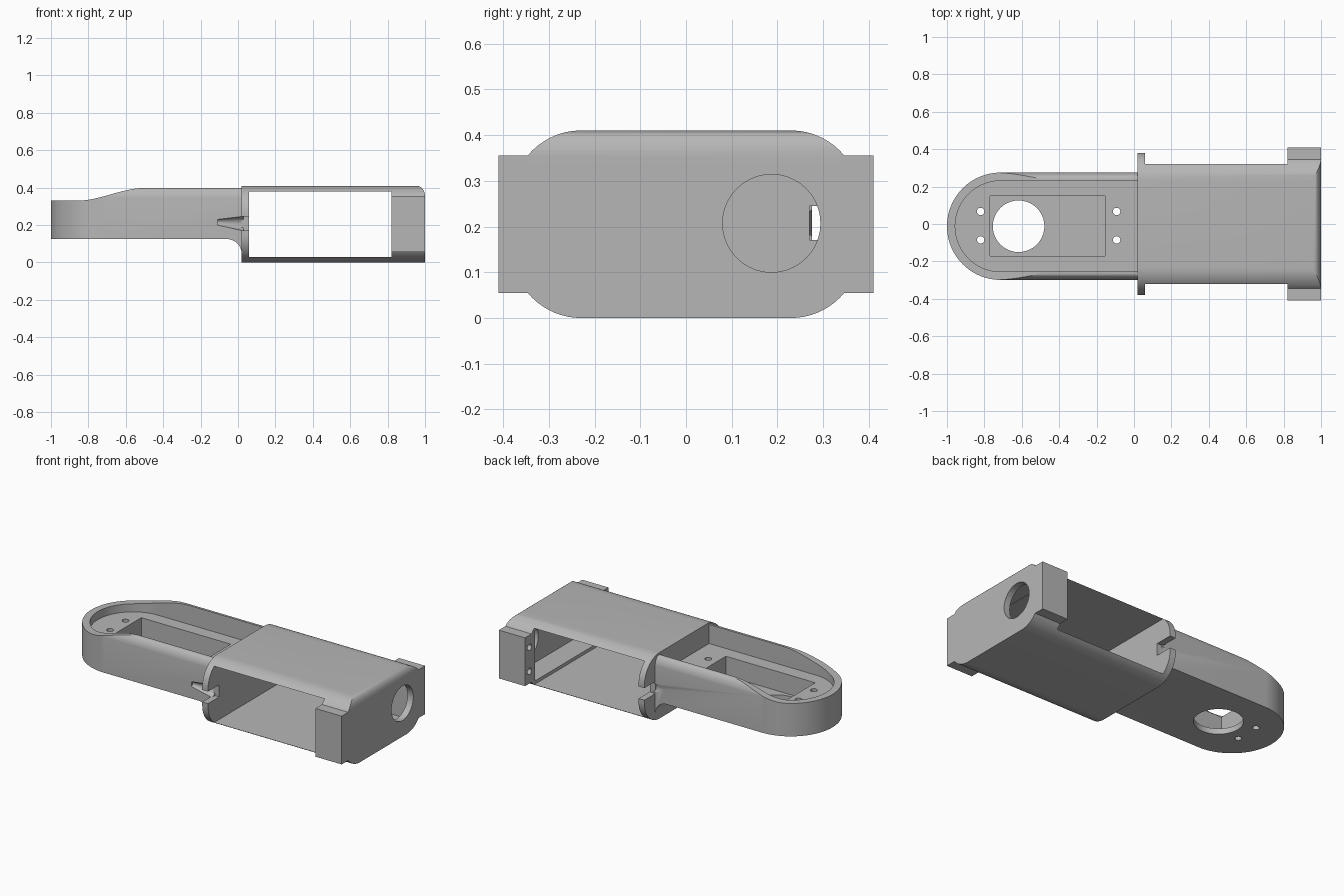
import bpy, bmesh
from math import sin, cos, pi
from mathutils import Vector, Matrix

if "Cube" in bpy.data.objects:
    bpy.data.objects.remove(bpy.data.objects["Cube"])

grey = bpy.data.materials.new("light_grey")
grey.use_nodes = True
grey.diffuse_color = (0.47, 0.47, 0.47, 1)
grey.node_tree.nodes["Principled BSDF"].inputs["Base Color"].default_value = (0.47, 0.47, 0.47, 1)


def make_object(name, bm):
    bmesh.ops.recalc_face_normals(bm, faces=bm.faces)
    mesh = bpy.data.meshes.new(name)
    bm.to_mesh(mesh)
    bm.free()
    mesh.materials.append(grey)
    obj = bpy.data.objects.new(name, mesh)
    bpy.context.collection.objects.link(obj)
    return obj


def prism(name, points, axis, lo, hi):
    """Extrude a flat outline along one axis."""
    place = {"x": lambda a, b, t: (t, a, b),
             "y": lambda a, b, t: (a, t, b),
             "z": lambda a, b, t: (a, b, t)}[axis]
    bm = bmesh.new()
    near = [bm.verts.new(place(a, b, lo)) for a, b in points]
    far = [bm.verts.new(place(a, b, hi)) for a, b in points]
    bm.faces.new(near)
    bm.faces.new(far)
    n = len(points)
    for i in range(n):
        j = (i + 1) % n
        bm.faces.new((near[i], near[j], far[j], far[i]))
    return make_object(name, bm)


def box(name, x0, x1, y0, y1, z0, z1):
    return prism(name, [(x0, y0), (x1, y0), (x1, y1), (x0, y1)], "z", z0, z1)


def arc(cx, cy, rx, ry, start, end, steps=16):
    angles = [start + (end - start) * i / steps for i in range(steps + 1)]
    return [(cx + rx * cos(a), cy + ry * sin(a)) for a in angles]


def cylinder(name, a, b, r, axis, lo, hi, sides=32):
    return prism(name, arc(a, b, r, r, 0, 2 * pi, sides)[:-1], axis, lo, hi)


def combine(obj, tool, operation="DIFFERENCE"):
    """Boolean the tool into the object, then remove the tool."""
    tool.hide_render = True
    mod = obj.modifiers.new("cut", "BOOLEAN")
    mod.operation, mod.object, mod.solver = operation, tool, "EXACT"
    bpy.context.view_layer.update()
    mesh = bpy.data.meshes.new_from_object(obj.evaluated_get(bpy.context.evaluated_depsgraph_get()))
    obj.modifiers.clear()
    obj.data = mesh
    bpy.data.objects.remove(tool)


def wire_groove(side):
    """Tapered groove running from the collar into the arm side."""
    start, end = Vector((0.05, side * 0.30, 0.207)), Vector((-0.11, side * 0.305, 0.215))
    axis = end - start
    turn = axis.to_track_quat("Z", "Y").to_matrix().to_4x4()
    bm = bmesh.new()
    bmesh.ops.create_cone(bm, cap_ends=True, segments=24, radius1=0.042, radius2=0.016,
                          depth=axis.length,
                          matrix=Matrix.Translation((start + end) / 2) @ turn)
    return make_object("groove_cutter", bm)


# Housing: rounded sleeve with an open window from side to side
R, W, H = 0.15, 0.38, 0.41
section = (arc(W - R, H - R, R, R, 0, pi / 2) + arc(R - W, H - R, R, R, pi / 2, pi)
           + arc(R - W, R, R, R, pi, 1.5 * pi) + arc(W - R, R, R, R, 1.5 * pi, 2 * pi))
housing = prism("housing", section, "x", 0.02, 1.0)
combine(housing, box("end_block", 0.82, 1.0, -0.41, 0.41, 0.055, 0.355), "UNION")
combine(housing, box("window_cutter", 0.06, 0.82, -0.6, 0.6, 0.03, 0.38))
combine(housing, box("end_cavity_cutter", 0.8, 0.96, -0.31, 0.31, 0.05, 0.36))

# Rounded upper lip of the end wall
lip = arc(0.955, 0.355, 0.045, 0.055, 0, pi / 2, 8) + [(0.955, 0.5), (1.1, 0.5), (1.1, 0.355)]
combine(housing, prism("lip_cutter", lip, "y", -0.6, 0.6))

# Shaft opening, cable notches in the collar and screw holes in the end block
combine(housing, cylinder("shaft_cutter", 0.187, 0.207, 0.107, "x", 0.9, 1.1, 40))
for side in (-1, 1):
    y0, y1 = sorted((side * 0.27, side * 0.5))
    combine(housing, box("notch_cutter", -0.1, 0.1, y0, y1, 0.17, 0.245))
    for z in (0.13, 0.28):
        combine(housing, cylinder("screw_cutter", side * 0.365, z, 0.02, "x", 0.7, 0.92, 16))

# Arm: round-ended outline, limited by its side profile and rounded shoulders
CY, AR, CX = -0.012, 0.287, -0.713


def stadium(radius, x_end):
    return arc(CX, CY, radius, radius, pi / 2, 1.5 * pi, 48) + [(x_end, CY - radius), (x_end, CY + radius)]


arm = prism("arm", stadium(AR, 0.03), "z", 0, 0.45)
slope = []
for i in range(17):
    t = i / 16
    slope.append((-0.86 + 0.36 * t, 0.33 + 0.068 * t * t * (3 - 2 * t)))
side_profile = ([(-1.2, 0.125), (-1.2, 0.33)] + slope + [(0.1, 0.398), (0.1, 0.045), (0.02, 0.045)]
                + arc(-0.06, 0.045, 0.08, 0.08, 0, pi / 2, 10)[1:])
combine(arm, prism("profile_tool", side_profile, "y", -0.5, 0.5), "INTERSECT")
shoulder = (arc(CY + 0.245, 0.335, 0.043, 0.066, 0, pi / 2, 10)
            + arc(CY - 0.245, 0.335, 0.043, 0.066, pi / 2, pi, 10))
shoulder += [(CY - 0.288, -0.1), (CY + 0.288, -0.1)]
combine(arm, prism("shoulder_tool", shoulder, "x", -1.2, 0.2), "INTERSECT")

# Arm recess, motor pocket, output opening and screw holes
combine(arm, prism("recess_cutter", stadium(0.243, 0.1), "z", 0.28, 0.6))
combine(arm, box("pocket_cutter", -0.77, -0.155, -0.17, 0.15, 0.16, 0.6))
combine(arm, cylinder("output_cutter", -0.617, -0.012, 0.138, "z", 0, 0.3, 40))
for x in (-0.82, -0.093):
    for y in (-0.085, 0.067):
        combine(arm, cylinder("hole_cutter", x, y, 0.02, "z", 0, 0.5, 12))
for side in (-1, 1):
    combine(arm, wire_groove(side))

# Smooth the curved surfaces and keep hard edges crisp
for obj in (housing, arm):
    bpy.ops.object.select_all(action="DESELECT")
    obj.select_set(True)
    bpy.context.view_layer.objects.active = obj
    bpy.ops.object.shade_smooth_by_angle(angle=pi / 6)
